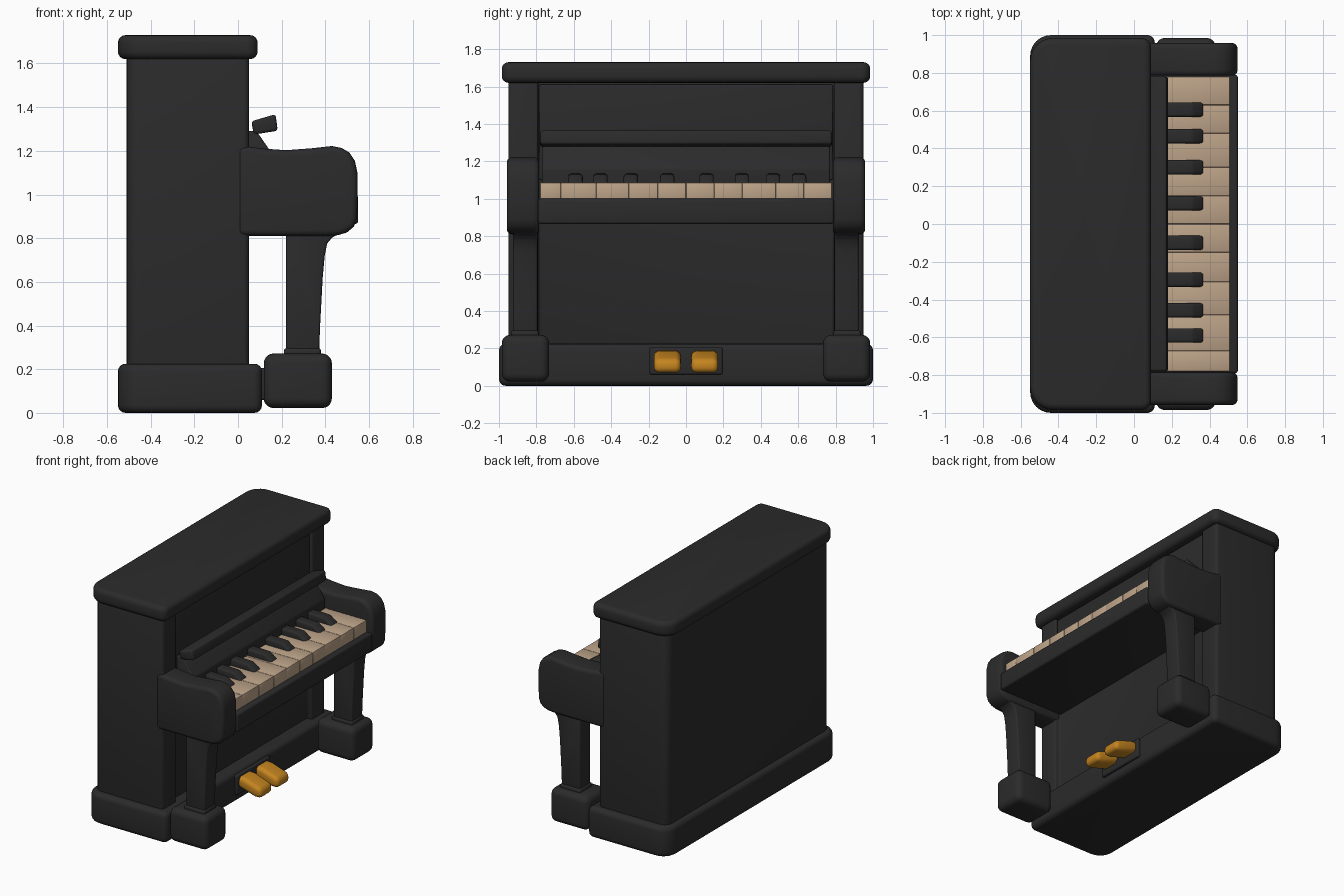
import bpy, bmesh, math

if "Cube" in bpy.data.objects:
    bpy.data.objects.remove(bpy.data.objects["Cube"])


def material(name, rgb):
    m = bpy.data.materials.new(name)
    m.diffuse_color = (*rgb, 1)
    m.use_nodes = True
    m.node_tree.nodes["Principled BSDF"].inputs["Base Color"].default_value = m.diffuse_color
    return m


BLACK = material("black_lacquer", (0.024, 0.024, 0.025))
IVORY = material("ivory", (0.51, 0.37, 0.25))
BRASS = material("brass", (0.55, 0.23, 0.014))


def prism(name, pts, lo, hi, mat=BLACK, axis='Y', bevel=0.015, seg=3,
          back_r=0, front_r=0, limit=32, mirror=False):
    """Extrude a profile: xz points along Y, or xy points along Z."""
    bm = bmesh.new()
    if axis == 'Y':
        vs = [bm.verts.new((a, lo, b)) for a, b in pts]
        move = (0, hi - lo, 0)
    else:
        vs = [bm.verts.new((a, b, lo)) for a, b in pts]
        move = (0, 0, hi - lo)
    face = bm.faces.new(vs)
    ext = bmesh.ops.extrude_face_region(bm, geom=[face])
    bmesh.ops.translate(bm, vec=move, verts=[v for v in ext["geom"] if isinstance(v, bmesh.types.BMVert)])
    bmesh.ops.recalc_face_normals(bm, faces=bm.faces)
    # larger rounding of the upright corners at the back and front
    for pick, r in ((min, back_r), (max, front_r)):
        if r:
            x0 = pick(v.co.x for v in bm.verts)
            y0 = max(abs(v.co.y) for v in bm.verts)
            es = [e for e in bm.edges
                  if all(abs(v.co.x - x0) < 1e-4 and abs(abs(v.co.y) - y0) < 1e-4 for v in e.verts)
                  and abs(e.verts[0].co.z - e.verts[1].co.z) > 0.01]
            bmesh.ops.bevel(bm, geom=es, offset=r, segments=6, profile=0.5, affect='EDGES')
    if bevel:
        es = [e for e in bm.edges if e.calc_face_angle(0) > math.radians(limit)]
        bmesh.ops.bevel(bm, geom=es, offset=bevel, segments=seg, profile=0.5,
                        affect='EDGES', clamp_overlap=True)
    bmesh.ops.recalc_face_normals(bm, faces=bm.faces)
    me = bpy.data.meshes.new(name)
    bm.to_mesh(me)
    bm.free()
    me.materials.append(mat)
    ob = bpy.data.objects.new(name, me)
    bpy.context.collection.objects.link(ob)
    if mirror:
        mod = ob.modifiers.new("Mirror", 'MIRROR')
        mod.use_axis = (False, True, False)
    bpy.ops.object.select_all(action='DESELECT')
    ob.select_set(True)
    bpy.context.view_layer.objects.active = ob
    bpy.ops.object.shade_smooth_by_angle(angle=math.radians(40))
    return ob


def box(name, x, y, z, mat=BLACK, **kw):
    pts = [(x[0], y[0]), (x[1], y[0]), (x[1], y[1]), (x[0], y[1])]
    return prism(name, pts, z[0], z[1], mat, axis='Z', **kw)


# Cabinet with corner pillars, recessed lower panel and nearly flush upper panel
prism("cabinet", [(-0.51, -0.95), (0.05, -0.95), (0.05, -0.79), (0.01, -0.79),
                  (0.01, 0.79), (0.05, 0.79), (0.05, 0.95), (-0.51, 0.95)],
      0.15, 1.66, axis='Z', bevel=0.014, back_r=0.06, front_r=0.025)
box("upper_panel", (-0.02, 0.04), (-0.785, 0.785), (1.1, 1.61), bevel=0.008)

# Lid and plinth
box("lid", (-0.55, 0.09), (-0.985, 0.985), (1.62, 1.73), bevel=0.035, seg=4, back_r=0.12, front_r=0.05)
box("plinth", (-0.55, 0.11), (-1.0, 1.0), (0.0, 0.225), bevel=0.035, seg=4, back_r=0.11, front_r=0.04)

# Keyboard arms with rounded rims
prism("arm", [(0.0, 0.81), (0.40, 0.81), (0.46, 0.814), (0.50, 0.827), (0.53, 0.852), (0.545, 0.89),
              (0.548, 1.0), (0.547, 1.10), (0.535, 1.155), (0.51, 1.192), (0.475, 1.213), (0.43, 1.222),
              (0.34, 1.212), (0.22, 1.203), (0.12, 1.21), (0.0, 1.225)],
      0.785, 0.958, bevel=0.028, seg=4, limit=60, mirror=True)

# Legs and feet
prism("leg", [(0.22, 0.24), (0.37, 0.24), (0.376, 0.40), (0.388, 0.62), (0.397, 0.72),
              (0.408, 0.775), (0.43, 0.802), (0.47, 0.825), (0.22, 0.825)],
      0.795, 0.925, bevel=0.015, mirror=True)
box("leg_collar", (0.21, 0.38), (0.788, 0.935), (0.25, 0.297), bevel=0.014, mirror=True)
box("foot", (0.118, 0.43), (0.732, 0.985), (0.022, 0.272), bevel=0.045, seg=5, mirror=True)

# Key bed
box("key_bed", (-0.02, 0.55), (-0.79, 0.79), (0.865, 1.0), bevel=0.014)

# White keys
cuts = [-0.78, -0.67, -0.48, -0.305, -0.15, 0.0, 0.15, 0.30, 0.48, 0.63, 0.78]
for i, (a, b) in enumerate(zip(cuts, cuts[1:])):
    box(f"white_key_{i + 1}", (0.13, 0.507), (a, b), (0.99, 1.087), IVORY, bevel=0.005, seg=2)

# Black keys
for i, y in enumerate([-0.59, -0.457, -0.295, -0.1, 0.11, 0.3, 0.465, 0.605]):
    prism(f"black_key_{i + 1}", [(0.13, 1.06), (0.37, 1.06), (0.368, 1.09), (0.31, 1.13), (0.13, 1.135)],
          y - 0.038, y + 0.038, bevel=0.014, seg=3)

# Fall board and music shelf
prism("fall_board", [(-0.02, 0.99), (0.17, 0.99), (0.175, 1.16), (0.085, 1.29), (-0.02, 1.29)],
      -0.77, 0.77, bevel=0.01)
prism("music_shelf", [(0.073, 1.275), (0.182, 1.292), (0.172, 1.368), (0.06, 1.335)],
      -0.78, 0.78, bevel=0.014)

# Pedals on a backing plate
box("pedal_plate", (0.09, 0.13), (-0.195, 0.195), (0.06, 0.205), bevel=0.01)
for side, y in (("left", -0.1), ("right", 0.1)):
    prism(f"pedal_{side}", [(0.10, 0.115), (0.10, 0.19), (0.17, 0.185), (0.305, 0.14),
                            (0.305, 0.07), (0.25, 0.07)],
          y - 0.072, y + 0.072, BRASS, bevel=0.03, seg=5)
